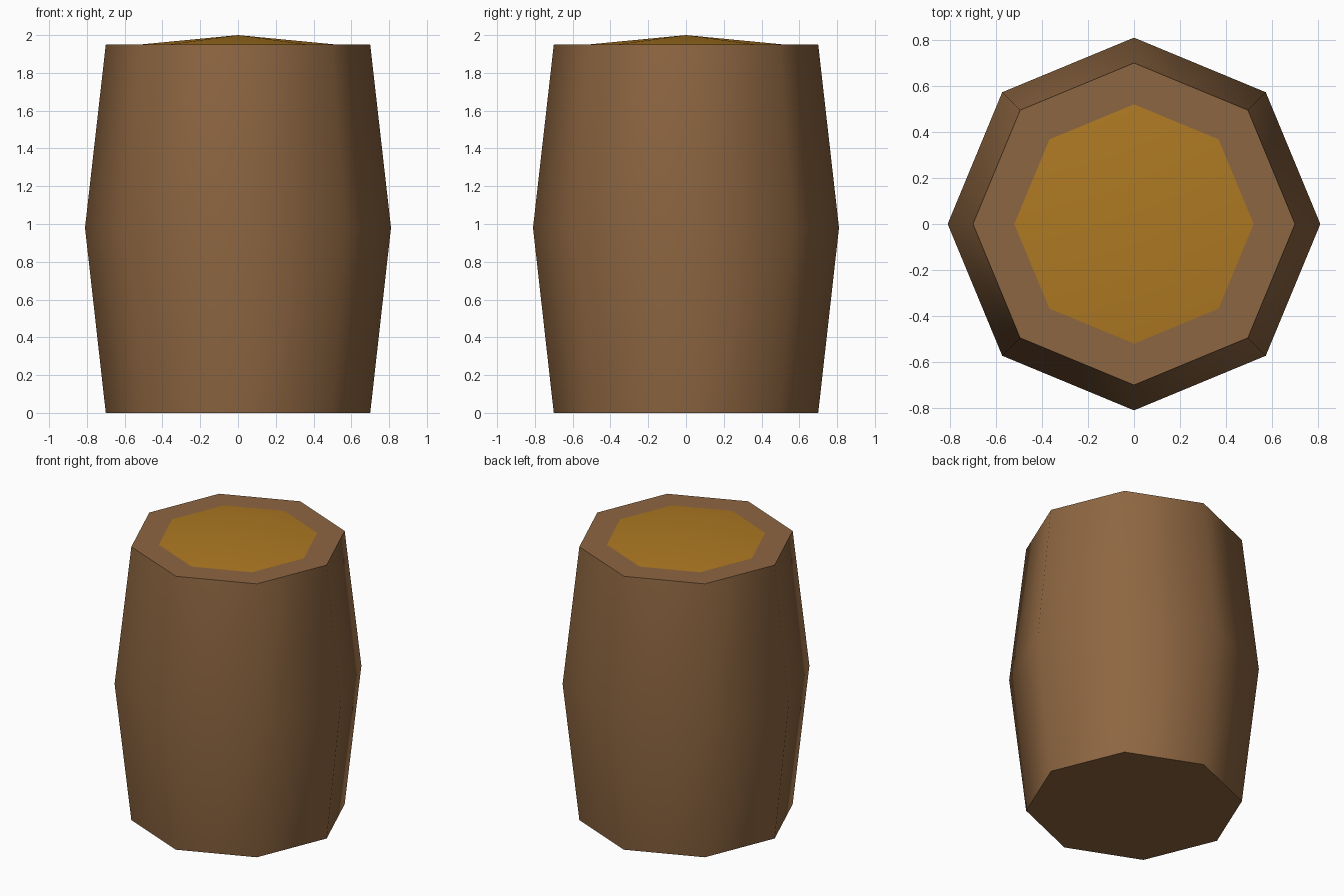
import bpy, math

SIDES = 8

cube = bpy.data.objects.get("Cube")
if cube:
    bpy.data.objects.remove(cube, do_unlink=True)


def make_material(name, rgb):
    mat = bpy.data.materials.new(name)
    mat.use_nodes = True
    mat.diffuse_color = (*rgb, 1)
    bsdf = mat.node_tree.nodes["Principled BSDF"]
    bsdf.inputs["Base Color"].default_value = (*rgb, 1)
    bsdf.inputs["Roughness"].default_value = 0.9
    return mat


def revolve(name, profile, mat, apex=None):
    """Turn (radius, height) rings into a closed solid, optionally ending in a point."""
    verts, faces = [], []
    for radius, z in profile:
        for i in range(SIDES):
            a = math.tau * i / SIDES
            verts.append((radius * math.cos(a), radius * math.sin(a), z))
    for ring in range(len(profile) - 1):
        base = ring * SIDES
        for i in range(SIDES):
            j = (i + 1) % SIDES
            faces.append((base + i, base + j, base + SIDES + j, base + SIDES + i))
    last = len(verts) - SIDES
    faces.append(tuple(reversed(range(SIDES))))
    if apex is None:
        faces.append(tuple(range(last, last + SIDES)))
    else:
        verts.append((0, 0, apex))
        faces += [(last + i, last + (i + 1) % SIDES, len(verts) - 1) for i in range(SIDES)]
    mesh = bpy.data.meshes.new(name)
    mesh.from_pydata(verts, [], faces)
    mesh.materials.append(mat)
    obj = bpy.data.objects.new(name, mesh)
    bpy.context.collection.objects.link(obj)
    bpy.ops.object.select_all(action="DESELECT")
    obj.select_set(True)
    bpy.context.view_layer.objects.active = obj
    bpy.ops.object.shade_smooth_by_angle(angle=math.radians(60))
    return obj


brown = make_material("brown wood", (0.27, 0.133, 0.053))
amber = make_material("amber", (0.42, 0.19, 0.016))

# Bulging eight-sided barrel
revolve("barrel_body", [(0.70, 0), (0.81, 0.98), (0.70, 1.95)], brown)

# Shallow pointed filling on top
revolve("top_filling", [(0.52, 1.95)], amber, apex=2.0)
